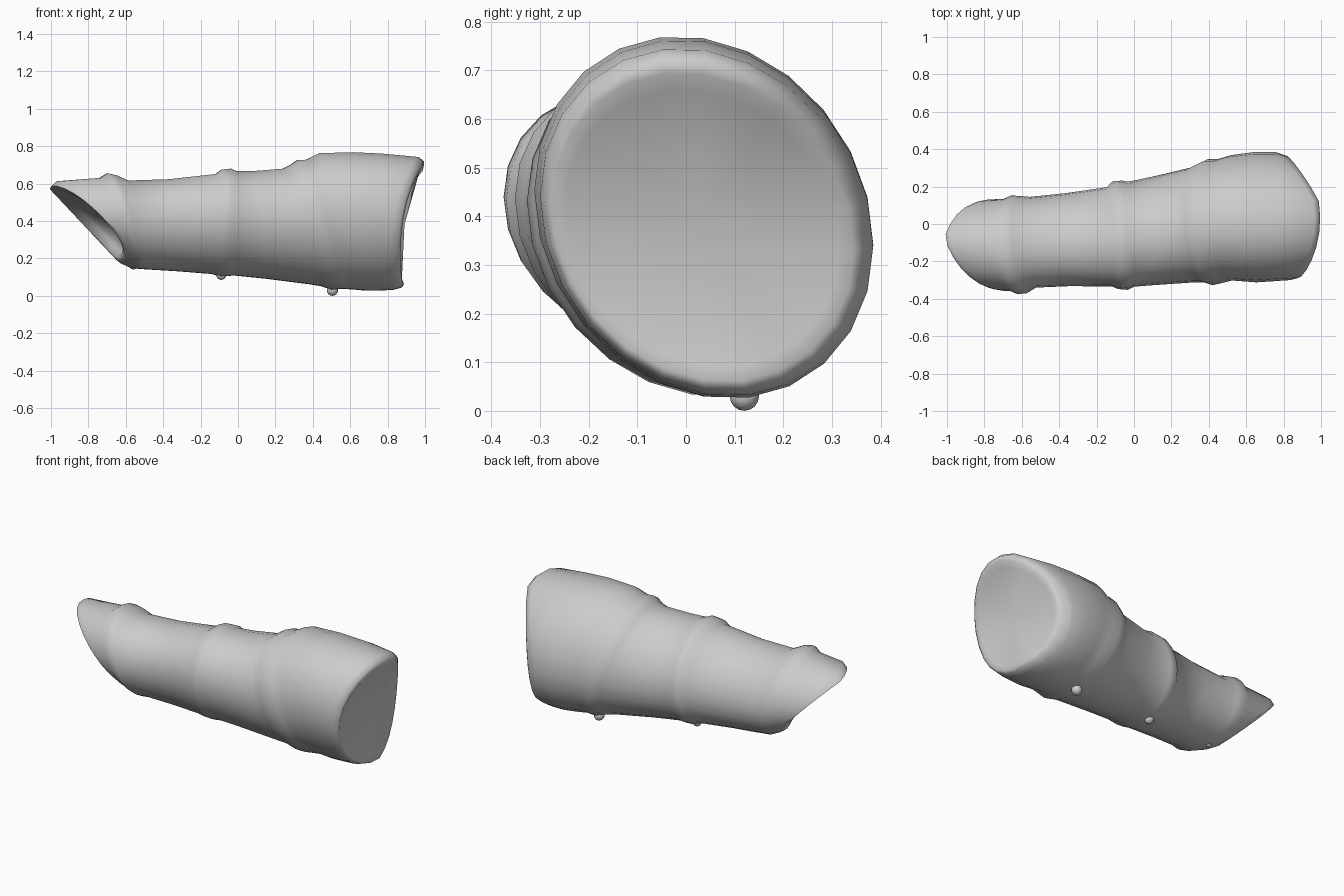
import bpy, bmesh, math

if "Cube" in bpy.data.objects:
    bpy.data.objects.remove(bpy.data.objects["Cube"])

SEG = 24
SKEW = 0.15          # leans the oval sections slightly

grey = bpy.data.materials.new("light_grey")
grey.diffuse_color = (0.6, 0.6, 0.6, 1)
grey.use_nodes = True
grey.node_tree.nodes["Principled BSDF"].inputs["Base Color"].default_value = grey.diffuse_color


def oval(y0, y1, z0, z1, x_of):
    """Leaning oval section; x_of(y, z) tilts or bends it."""
    cy, cz, ry, rz = (y0 + y1) / 2, (z0 + z1) / 2, (y1 - y0) / 2, (z1 - z0) / 2
    pts = []
    for i in range(SEG):
        t = 2 * math.pi * i / SEG
        y, z = cy + ry * math.cos(t), cz + rz * math.sin(t - SKEW)
        pts.append((x_of(y, z), y, z))
    return pts


def scoop(y, z):      # slanted open end
    return -0.47 - 0.94 * z + 0.5 * max(0, -0.07 - y)


def lip(y, z):        # outer edge of the scoop, thicker at the top
    return scoop(y, z) + 0.005 + 0.11 * max(0, z - 0.17)


def butt(y, z):       # wide end, leaning out at the top back
    side = 0.07 * (y - 0.12) if y < 0.12 else -0.3 * (y - 0.12)
    return 0.885 + 0.115 * (max(z, 0) / 0.7) ** 3 + side


def tilted(i, x, y0, y1, z0, z1, sy, sz):
    """Slanted body section, kept behind the scoop lip."""
    cy, cz = (y0 + y1) / 2, (z0 + z1) / 2
    return oval(y0, y1, z0, z1, lambda y, z: max(
        x + sy * (y - cy) + sz * (z - cz), lip(y, z) + 0.016 * (i + 1) if i < 5 else -1))


# x, y range, z range, slant in y, slant in z
sections = [
    (-.68, -.357, .135, .16, .632, -.1, -.27),
    (-.64, -.375, .152, .147, .657, -.1, -.25),
    (-.59, -.37, .15, .143, .645, -.1, -.25),
    (-.54, -.34, .145, .14, .618, -.1, -.22),
    (-.35, -.332, .165, .13, .625, -.07, -.1),
    (-.13, -.335, .197, .115, .653, -.05, .03),
    (-.10, -.348, .228, .106, .677, -.05, .03),
    (-.05, -.352, .232, .103, .682, -.05, .03),
    (-.015, -.335, .226, .107, .668, -.05, .02),
    (.12, -.325, .255, .09, .67, -.06, -.1),
    (.31, -.312, .30, .06, .682, -.08, -.24),
    (.36, -.312, .325, .05, .70, -.08, -.27),
    (.41, -.327, .348, .03, .728, -.08, -.28),
    (.46, -.315, .347, .035, .73, -.08, -.29),
    (.52, -.302, .368, .032, .765, -.05, -.25),
    (.65, -.312, .385, .025, .77, -.03, -.1),
    (.76, -.305, .385, .025, .763, 0, .02),
]

# Dished scoop end, then the body, then the dished wide end
rings = [
    oval(-.25, .03, .29, .47, lambda y, z: scoop(y, z) + .12),
    oval(-.31, .08, .235, .53, lambda y, z: scoop(y, z) + .06),
    oval(-.335, .105, .21, .56, lambda y, z: scoop(y, z) + .01),
    oval(-.35, .12, .19, .588, scoop),
    oval(-.358, .13, .172, .615, lip),
]
rings += [tilted(i, *s) for i, s in enumerate(sections)]
rings += [
    oval(-.30, .38, .03, .745, lambda y, z: butt(y, z) - .05),
    oval(-.29, .365, .042, .722, lambda y, z: butt(y, z) - .008),
    oval(-.275, .345, .06, .695, lambda y, z: butt(y, z) + .003),
    oval(-.25, .315, .09, .66, lambda y, z: butt(y, z) - .008),
]


def finish(name, bm):
    bmesh.ops.recalc_face_normals(bm, faces=bm.faces)
    me = bpy.data.meshes.new(name)
    bm.to_mesh(me)
    bm.free()
    me.materials.append(grey)
    ob = bpy.data.objects.new(name, me)
    bpy.context.collection.objects.link(ob)
    bpy.ops.object.select_all(action='DESELECT')
    ob.select_set(True)
    bpy.context.view_layer.objects.active = ob
    bpy.ops.object.shade_smooth_by_angle(angle=math.radians(75))


# Banded sleeve body
bm = bmesh.new()
loops = [[bm.verts.new(p) for p in r] for r in rings]
for a, b in zip(loops, loops[1:]):
    for i in range(SEG):
        j = (i + 1) % SEG
        bm.faces.new((a[i], a[j], b[j], b[i]))
for loop, centre in ((loops[0], (-.69, -.11, .38)), (loops[-1], (.89, .03, .38))):
    c = bm.verts.new(centre)
    for i in range(SEG):
        bm.faces.new((loop[i], loop[(i + 1) % SEG], c))
finish("sleeve_body", bm)

# Small knots under each band
for name, pos, r in (("scoop_knot", (-.56, -.04, .163), .022),
                     ("middle_knot", (-.09, .02, .112), .027),
                     ("wide_knot", (.505, .12, .03), .03)):
    bm = bmesh.new()
    bmesh.ops.create_uvsphere(bm, u_segments=12, v_segments=8, radius=r)
    bmesh.ops.translate(bm, verts=bm.verts, vec=pos)
    finish(name, bm)
